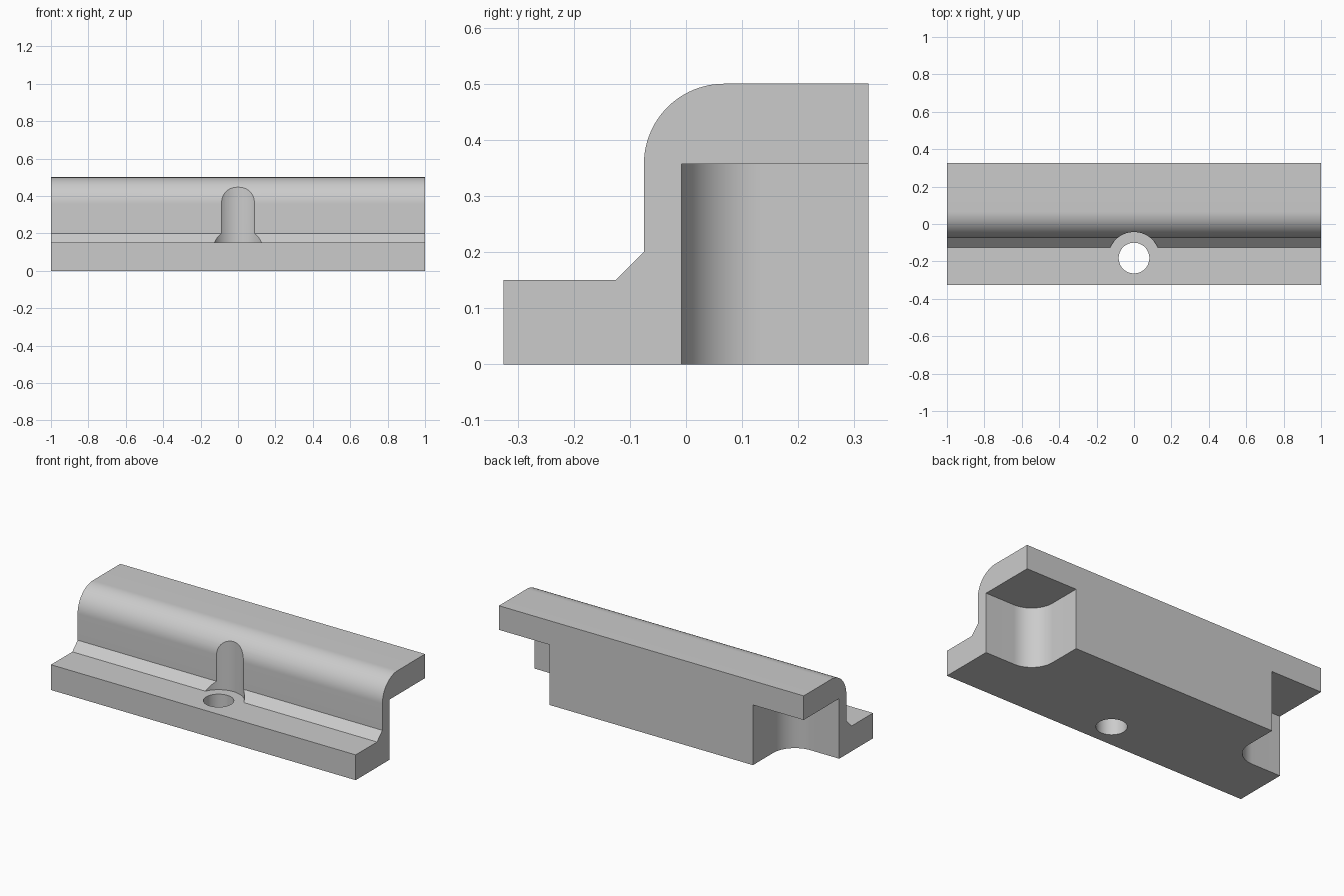
import bpy, bmesh
from math import sin, cos, pi, radians
from mathutils import Vector

default = bpy.data.objects.get("Cube")
if default:
    bpy.data.objects.remove(default, do_unlink=True)

grey = bpy.data.materials.new("light_grey")
grey.use_nodes = True
grey.diffuse_color = (0.6, 0.6, 0.6, 1)
grey.node_tree.nodes["Principled BSDF"].inputs["Base Color"].default_value = (0.6, 0.6, 0.6, 1)


def arc(cx, cy, r, start, end, steps):
    """Points on an arc, angles in degrees."""
    angles = [radians(start + (end - start) * i / steps) for i in range(steps + 1)]
    return [(cx + r * cos(a), cy + r * sin(a)) for a in angles]


def extrude(name, points, sweep):
    """Closed outline of 3D points swept along a vector."""
    bm = bmesh.new()
    face = bm.faces.new([bm.verts.new(p) for p in points])
    swept = bmesh.ops.extrude_face_region(bm, geom=[face])["geom"]
    bmesh.ops.translate(bm, vec=Vector(sweep),
                        verts=[v for v in swept if isinstance(v, bmesh.types.BMVert)])
    bmesh.ops.recalc_face_normals(bm, faces=bm.faces)
    mesh = bpy.data.meshes.new(name)
    bm.to_mesh(mesh)
    bm.free()
    mesh.materials.append(grey)
    obj = bpy.data.objects.new(name, mesh)
    bpy.context.collection.objects.link(obj)
    return obj


def upright(name, outline, z0, z1):
    return extrude(name, [(x, y, z0) for x, y in outline], (0, 0, z1 - z0))


# Stepped bar with rounded upper front edge and chamfered inner step
BACK, LEDGE, R = 0.325, 0.15, 0.143
profile = [(-BACK, 0), (BACK, 0), (BACK, 0.5)]
profile += arc(-0.075 + R, 0.5 - R, R, 90, 180, 24)
profile += [(-0.075, 0.2), (-0.125, LEDGE), (-BACK, LEDGE)]
bar = extrude("clamp_bar", [(-1, y, z) for y, z in profile], (2, 0, 0))

# Bolt hole and the screw head clearance above the ledge
HOLE_Y = -0.182
cutters = [
    upright("bolt_hole_cutter", arc(0, HOLE_Y, 0.082, 0, 352.5, 47), -0.1, 0.3),
    upright("head_clearance_cutter", arc(0, HOLE_Y, 0.139, 0, 354, 59), LEDGE, 0.7),
]

# Rear corner pockets, open below, behind and at the ends
IN_X, IN_Y = 0.667, -0.008
for side, label in ((1, "left"), (-1, "right")):
    outline = arc(IN_X + R, IN_Y + R, R, 180, 270, 20)
    outline += [(1.1, IN_Y), (1.1, 0.45), (IN_X, 0.45)]
    cutters.append(upright(label + "_pocket_cutter",
                           [(side * x, y) for x, y in outline], -0.1, 0.5 - R))

# Cut everything, then drop the cutters
bpy.context.view_layer.objects.active = bar
for cutter in cutters:
    mod = bar.modifiers.new(cutter.name, "BOOLEAN")
    mod.operation = "DIFFERENCE"
    mod.solver = "EXACT"
    mod.object = cutter
    bpy.ops.object.modifier_apply(modifier=mod.name)
    bpy.data.objects.remove(cutter, do_unlink=True)

for obj in bpy.context.selected_objects:
    obj.select_set(False)
bar.select_set(True)
bpy.ops.object.shade_smooth_by_angle(angle=radians(30))
